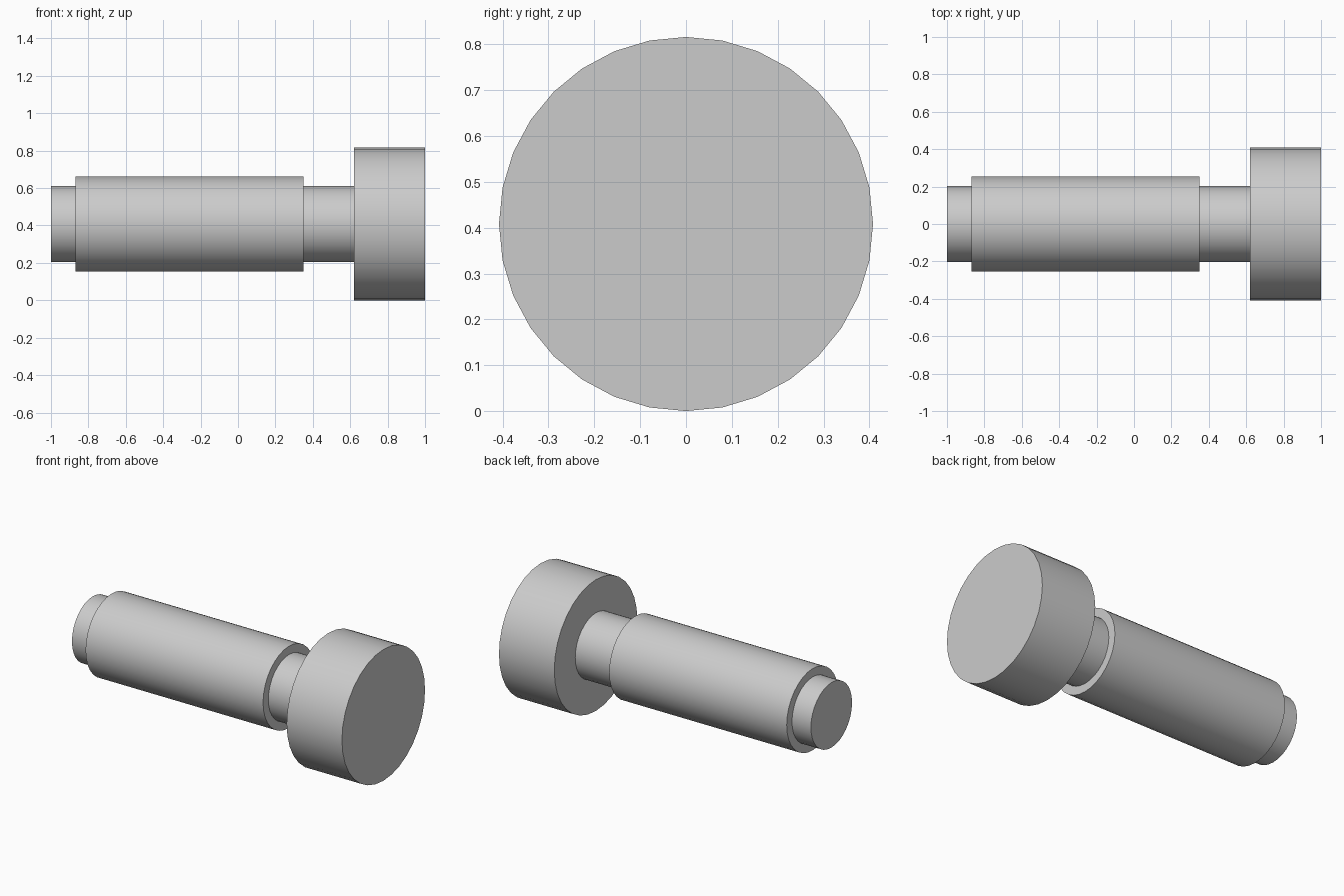
import bpy, bmesh, math

if "Cube" in bpy.data.objects:
    bpy.data.objects.remove(bpy.data.objects["Cube"])

SIDES = 32
AXIS_Z = 0.408

grey = bpy.data.materials.new("plain_grey")
grey.diffuse_color = (0.6, 0.6, 0.6, 1)
grey.use_nodes = True
grey.node_tree.nodes["Principled BSDF"].inputs["Base Color"].default_value = grey.diffuse_color

# Turned outline as (x, radius): end stub, thick barrel, neck, head
PROFILE = [
    (-1.00, 0.202), (-0.87, 0.202),
    (-0.87, 0.254), (0.35, 0.254),
    (0.35, 0.202), (0.62, 0.202),
    (0.62, 0.408), (1.00, 0.408),
]


def turned_part(name, profile):
    """Revolve an outline about the x axis and cap both ends."""
    bm = bmesh.new()
    rings = []
    for x, r in profile:
        rings.append([bm.verts.new((x,
                                    r * math.sin(2 * math.pi * i / SIDES),
                                    r * math.cos(2 * math.pi * i / SIDES)))
                      for i in range(SIDES)])
    for a, b in zip(rings, rings[1:]):
        for i in range(SIDES):
            j = (i + 1) % SIDES
            bm.faces.new((a[i], a[j], b[j], b[i]))
    bm.faces.new(rings[0])
    bm.faces.new(rings[-1])
    bmesh.ops.recalc_face_normals(bm, faces=bm.faces)
    mesh = bpy.data.meshes.new(name)
    bm.to_mesh(mesh)
    bm.free()
    mesh.materials.append(grey)
    obj = bpy.data.objects.new(name, mesh)
    bpy.context.collection.objects.link(obj)
    obj.location.z = AXIS_Z
    # Smooth round walls, crisp shoulders
    bpy.context.view_layer.objects.active = obj
    obj.select_set(True)
    bpy.ops.object.shade_smooth_by_angle(angle=math.radians(30))
    return obj


turned_part("headed_pin", PROFILE)
